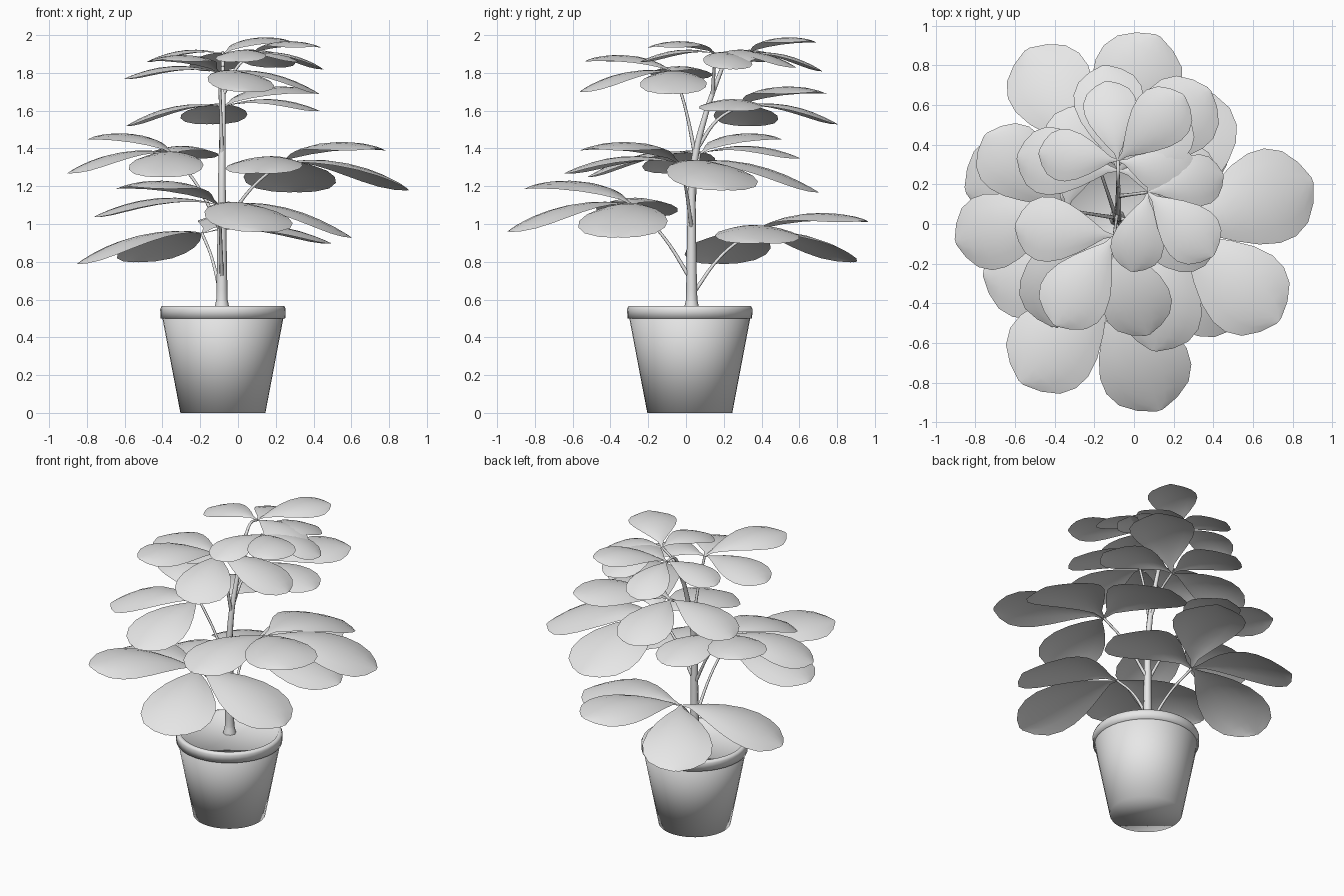
import bpy
import math
from mathutils import Vector

cube = bpy.data.objects.get("Cube")
if cube:
    bpy.data.objects.remove(cube, do_unlink=True)

grey = bpy.data.materials.new("plain_light_grey")
grey.use_nodes = True
shade = (0.8, 0.8, 0.8, 1)
grey.diffuse_color = shade
for node in grey.node_tree.nodes:
    if node.type == "BSDF_PRINCIPLED":
        node.inputs["Base Color"].default_value = shade

STEM_X, STEM_Y = -0.08, 0.02


def add_mesh(name, verts, faces):
    """Smooth mesh object in the single material."""
    mesh = bpy.data.meshes.new(name)
    mesh.from_pydata(verts, [], faces)
    mesh.materials.append(grey)
    mesh.polygons.foreach_set("use_smooth", [True] * len(mesh.polygons))
    mesh.update()
    obj = bpy.data.objects.new(name, mesh)
    bpy.context.collection.objects.link(obj)
    return obj


def lathe(name, profile, sides=40):
    """Revolve (radius, height) points around the pot axis, capping both ends."""
    verts, faces = [], []
    for radius, height in profile:
        for i in range(sides):
            a = math.tau * i / sides
            verts.append((STEM_X + radius * math.cos(a), STEM_Y + radius * math.sin(a), height))
    for row in range(len(profile) - 1):
        for i in range(sides):
            j = (i + 1) % sides
            low, high = row * sides, (row + 1) * sides
            faces.append((low + i, low + j, high + j, high + i))
    last = (len(profile) - 1) * sides
    faces.append(tuple(reversed(range(sides))))
    faces.append(tuple(range(last, last + sides)))
    return add_mesh(name, verts, faces)


def tube(name, points, radii):
    """Tapering round stem along a smooth path."""
    curve = bpy.data.curves.new(name, "CURVE")
    curve.dimensions = "3D"
    curve.bevel_depth = 1
    curve.bevel_resolution = 2
    curve.resolution_u = 6
    curve.use_fill_caps = True
    spline = curve.splines.new("BEZIER")
    spline.bezier_points.add(len(points) - 1)
    for knot, point, radius in zip(spline.bezier_points, points, radii):
        knot.co = point
        knot.radius = radius
        knot.handle_left_type = knot.handle_right_type = "AUTO"
    curve.materials.append(grey)
    obj = bpy.data.objects.new(name, curve)
    bpy.context.collection.objects.link(obj)
    return obj


# Half-width along the blade, as (position, fraction of the full half-width)
OUTLINE = [(0, 0.03), (0.1, 0.12), (0.22, 0.38), (0.35, 0.64), (0.5, 0.88),
           (0.64, 1), (0.76, 0.98), (0.87, 0.8), (0.95, 0.46), (1, 0.07)]


def leaf(name, hub, tip, across=6):
    """Arched blade, narrow at the hub and broad towards a blunt tip."""
    hub, tip = Vector(hub), Vector(tip)
    span = tip - hub
    length = span.length
    side = Vector((-span.y, span.x, 0)).normalized()
    half = length * 0.325
    verts, faces = [], []
    for t, fraction in OUTLINE:
        spine = hub + span * t
        spine.z += length * 0.4 * t * (1 - t)
        for k in range(across + 1):
            s = 2 * k / across - 1
            point = spine + side * (s * half * fraction)
            point.z -= half * 0.18 * fraction * s * s
            verts.append(point)
    row = across + 1
    for r in range(len(OUTLINE) - 1):
        for k in range(across):
            a = r * row + k
            faces.append((a, a + row, a + row + 1, a + 1))
    return add_mesh(name, verts, faces)


def cluster(name, fork, hub, tips):
    """Thin branch from the trunk ending in a fan of leaves."""
    fork, hub = Vector(fork), Vector(hub)
    middle = fork.lerp(hub, 0.5)
    middle.z += 0.04
    tube(name + "_branch", [fork, middle, hub], [0.011, 0.008, 0.008])
    for number, tip in enumerate(tips, 1):
        leaf(f"{name}_leaf_{number}", hub, tip)


# Pot and soil
lathe("pot_wall", [(0.225, 0), (0.32, 0.5), (0.31, 0.51)])
lathe("pot_rim", [(0.31, 0.5), (0.33, 0.5), (0.332, 0.55), (0.325, 0.565),
                  (0.305, 0.565), (0.295, 0.55)])

# Trunk with a flared foot, leaning back near the top
tube("trunk",
     [(-0.085, 0.03, 0.545), (-0.085, 0.03, 0.6), (-0.085, 0.03, 0.95), (-0.085, 0.04, 1.3),
      (-0.08, 0.11, 1.6), (-0.08, 0.2, 1.85)],
     [0.042, 0.03, 0.024, 0.019, 0.014, 0.01])

# Leaf clusters from bottom to top
cluster("low_back", (-0.09, 0.03, 0.62), (-0.19, 0.33, 0.95),
        [(0.12, 0.95, 1.02), (-0.54, 0.88, 0.8), (-0.85, 0.17, 0.79), (0.49, 0.4, 0.9)])
cluster("low_front", (-0.085, 0.03, 0.7), (-0.1, -0.28, 1.1),
        [(0.13, -0.94, 0.96), (-0.57, -0.8, 1.2), (-0.76, -0.25, 1.04), (0.6, -0.36, 0.93)])
cluster("middle_left", (-0.085, 0.03, 0.95), (-0.34, 0.07, 1.37),
        [(-0.9, -0.09, 1.27), (-0.75, 0.45, 1.46), (-0.4, -0.52, 1.25), (-0.25, 0.6, 1.35)])
cluster("middle_right", (-0.085, 0.03, 0.97), (0.22, -0.03, 1.32),
        [(0.9, 0.22, 1.18), (0.73, -0.49, 1.4), (0.1, -0.64, 1.27), (0.3, 0.7, 1.17)])
cluster("upper_back", (-0.085, 0.06, 1.4), (-0.08, 0.27, 1.62),
        [(0.38, 0.68, 1.7), (-0.15, 0.8, 1.53), (-0.59, 0.34, 1.52), (0.43, 0.22, 1.6)])
cluster("upper_front", (-0.085, 0.05, 1.36), (-0.1, -0.06, 1.8),
        [(-0.6, -0.01, 1.77), (-0.4, -0.51, 1.87), (0.07, -0.56, 1.7), (0.43, -0.07, 1.69)])
cluster("top_right", (-0.08, 0.14, 1.68), (0.07, 0.16, 1.9),
        [(-0.01, -0.24, 1.86), (0.4, -0.16, 1.94), (0.45, 0.25, 1.82), (0.2, 0.58, 1.83)])
cluster("top_back", (-0.08, 0.19, 1.83), (-0.08, 0.32, 1.9),
        [(0.25, 0.65, 1.97), (-0.14, 0.72, 1.81), (-0.48, 0.36, 1.86), (0.32, 0.23, 1.86)])
